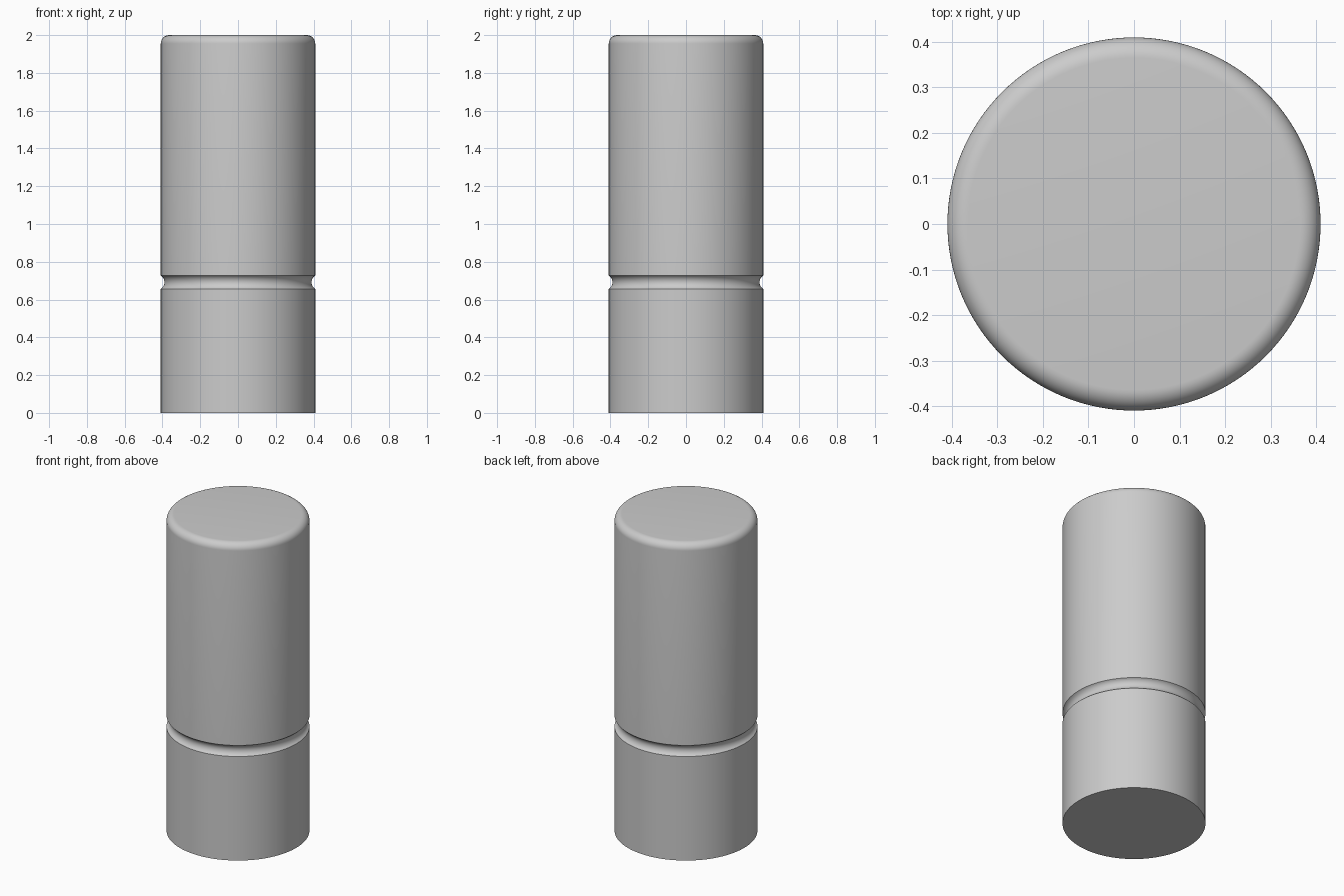
import bpy, bmesh, math

if "Cube" in bpy.data.objects:
    bpy.data.objects.remove(bpy.data.objects["Cube"])

R, H = 0.409, 2.0            # body radius and height
FILLET = 0.045               # rounded top rim
GZ, GH, GD = 0.692, 0.035, 0.02   # groove centre, half height, depth
SEGMENTS = 128


def arc(cx, cz, r, a0, a1, n):
    """Points (radius, z) along a circular arc."""
    return [(cx + r * math.cos(a0 + (a1 - a0) * i / n),
             cz + r * math.sin(a0 + (a1 - a0) * i / n)) for i in range(n + 1)]


# Half profile: base, concave groove, wall, rounded rim
gr = (GH ** 2 + GD ** 2) / (2 * GD)
half = math.asin(GH / gr)
profile = [(R, 0)]
profile += arc(R - GD + gr, GZ, gr, math.pi + half, math.pi - half, 12)
profile += arc(R - FILLET, H - FILLET, FILLET, 0, math.pi / 2, 10)

# Revolve into rings and cap both ends
bm = bmesh.new()
rings = []
for r, z in profile:
    rings.append([bm.verts.new((r * math.cos(2 * math.pi * i / SEGMENTS),
                                r * math.sin(2 * math.pi * i / SEGMENTS), z))
                  for i in range(SEGMENTS)])
for low, high in zip(rings, rings[1:]):
    for i in range(SEGMENTS):
        j = (i + 1) % SEGMENTS
        bm.faces.new((low[i], low[j], high[j], high[i]))
bm.faces.new(rings[0][::-1])
bm.faces.new(rings[-1])

mesh = bpy.data.meshes.new("grooved_cylinder")
bm.to_mesh(mesh)
bm.free()
body = bpy.data.objects.new("grooved_cylinder", mesh)
bpy.context.collection.objects.link(body)

# Smooth walls with crisp groove and base edges
bpy.context.view_layer.objects.active = body
body.select_set(True)
bpy.ops.object.shade_smooth_by_angle(angle=math.radians(30))
